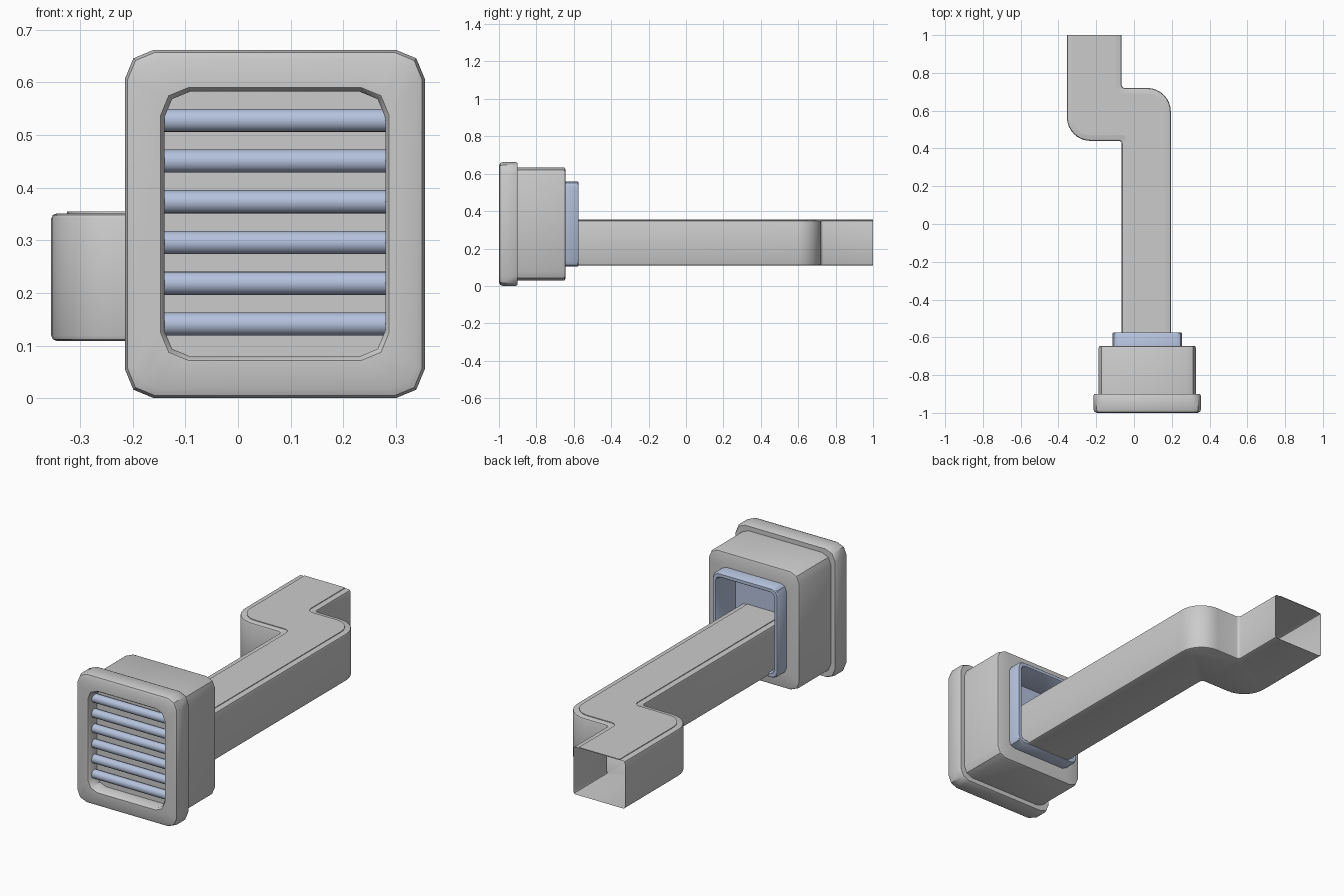
import bpy, bmesh, math
from mathutils import Vector, Matrix

if "Cube" in bpy.data.objects:
    bpy.data.objects.remove(bpy.data.objects["Cube"])


def material(name, rgb):
    m = bpy.data.materials.new(name)
    m.diffuse_color = (*rgb, 1)
    m.use_nodes = True
    m.node_tree.nodes["Principled BSDF"].inputs["Base Color"].default_value = m.diffuse_color
    return m


GREY = material("light grey", (0.6, 0.6, 0.6))
BLUE = material("pale blue grey", (0.46, 0.54, 0.72))


def finish(name, bm, mat):
    bmesh.ops.recalc_face_normals(bm, faces=bm.faces[:])
    me = bpy.data.meshes.new(name)
    bm.to_mesh(me)
    bm.free()
    me.materials.append(mat)
    ob = bpy.data.objects.new(name, me)
    bpy.context.collection.objects.link(ob)
    bpy.ops.object.select_all(action='DESELECT')
    ob.select_set(True)
    bpy.context.view_layer.objects.active = ob
    bpy.ops.object.shade_smooth_by_angle(angle=math.radians(40))
    return ob


def loft(name, mat, sections, cap_start=False, cap_end=False):
    """Rounded rectangles (half width, half height, corner radius, y) joined in order."""
    bm = bmesh.new()
    rings = []
    for w, h, r, y in sections:
        ring = []
        for q, (sx, sz) in enumerate(((1, 1), (-1, 1), (-1, -1), (1, -1))):
            for k in range(3):
                a = math.radians(90 * q + 45 * k)
                ring.append(bm.verts.new((CX + sx * (w - r) + r * math.cos(a), y,
                                          CZ + sz * (h - r) + r * math.sin(a))))
        rings.append(ring)
    for a, b in zip(rings, rings[1:]):
        n = len(a)
        for i in range(n):
            j = (i + 1) % n
            bm.faces.new((a[i], a[j], b[j], b[i]))
    if cap_start:
        bm.faces.new(rings[0])
    if cap_end:
        bm.faces.new(rings[-1])
    return finish(name, bm, mat)


CX, CZ = 0.07, 0.331

# front frame with recessed back panel
loft("grille_frame", GREY, [
    (0.210, 0.252, 0.050, -0.935),
    (0.210, 0.252, 0.050, -0.990),
    (0.217, 0.259, 0.052, -1.000),
    (0.267, 0.313, 0.045, -1.000),
    (0.280, 0.326, 0.052, -0.994),
    (0.285, 0.331, 0.055, -0.980),
    (0.285, 0.331, 0.055, -0.910),
    (0.280, 0.326, 0.052, -0.900),
    (0.250, 0.296, 0.050, -0.900)], cap_start=True)

# housing behind the frame, open where the collar sits
loft("housing", GREY, [
    (0.258, 0.303, 0.052, -0.905),
    (0.258, 0.303, 0.052, -0.657),
    (0.255, 0.300, 0.050, -0.648),
    (0.246, 0.291, 0.045, -0.645),
    (0.180, 0.223, 0.030, -0.645)])

# open collar at the rear, with a closed bottom
loft("rear_collar", BLUE, [
    (0.185, 0.228, 0.032, -0.655),
    (0.185, 0.228, 0.032, -0.580),
    (0.181, 0.224, 0.030, -0.575),
    (0.166, 0.209, 0.024, -0.575),
    (0.162, 0.205, 0.022, -0.580),
    (0.162, 0.205, 0.022, -0.730)], cap_end=True)

# horizontal louvre slats
for i in range(6):
    bm = bmesh.new()
    bmesh.ops.create_cone(bm, cap_ends=True, segments=20, radius1=0.022,
                          radius2=0.022, depth=0.42,
                          matrix=Matrix.Translation((CX, -0.958, 0.141 + 0.0774 * i))
                          @ Matrix.Rotation(math.pi / 2, 4, 'Y'))
    finish(f"slat_{i + 1}", bm, BLUE)


def duct_outline(d):
    """S-bend plan outline inset by d, as filleted 2D points."""
    ri, ro = 0.015 + d * 0.5, 0.125 - d
    corners = [(-0.065 + d, -0.73, 0), (-0.065 + d, 0.44 + d, ri), (-0.355 + d, 0.44 + d, ro),
               (-0.355 + d, 1, 0), (-0.065 - d, 1, 0), (-0.065 - d, 0.72 - d, ri),
               (0.195 - d, 0.72 - d, ro), (0.195 - d, -0.73, 0)]
    pts = []
    for i, (x, y, r) in enumerate(corners):
        p = Vector((x, y))
        if r == 0:
            pts.append(p)
            continue
        u = (Vector(corners[i - 1][:2]) - p).normalized()
        v = (Vector(corners[(i + 1) % 8][:2]) - p).normalized()
        n = 8 if r > 0.05 else 3
        for k in range(n + 1):
            a = math.pi / 2 * k / n
            pts.append(p + u * r * (1 - math.sin(a)) + v * r * (1 - math.cos(a)))
    return pts


def prism(d, z0, z1):
    bm = bmesh.new()
    face = bm.faces.new([bm.verts.new((p.x, p.y, z0)) for p in duct_outline(d)])
    ext = bmesh.ops.extrude_face_region(bm, geom=[face], use_keep_orig=True)
    bmesh.ops.translate(bm, vec=(0, 0, z1 - z0),
                        verts=[g for g in ext["geom"] if isinstance(g, bmesh.types.BMVert)])
    bmesh.ops.recalc_face_normals(bm, faces=bm.faces[:])
    return bm


# hollow S-bend duct, open at both ends
bm = prism(0, 0.109, 0.351)
ends = [f for f in bm.faces if all(v.co.y > 0.999 for v in f.verts)
        or all(v.co.y < -0.729 for v in f.verts)]
bmesh.ops.delete(bm, geom=ends, context='FACES')
rims = [e for e in bm.edges if len(e.link_faces) == 2
        and abs(e.verts[0].co.z - e.verts[1].co.z) < 1e-5]
bmesh.ops.bevel(bm, geom=rims, offset=0.010, segments=2, profile=0.5, affect='EDGES')
finish("duct", bm, GREY)

# thin raised lid on top of the duct
finish("duct_lid", prism(0.03, 0.3505, 0.3545), GREY)
